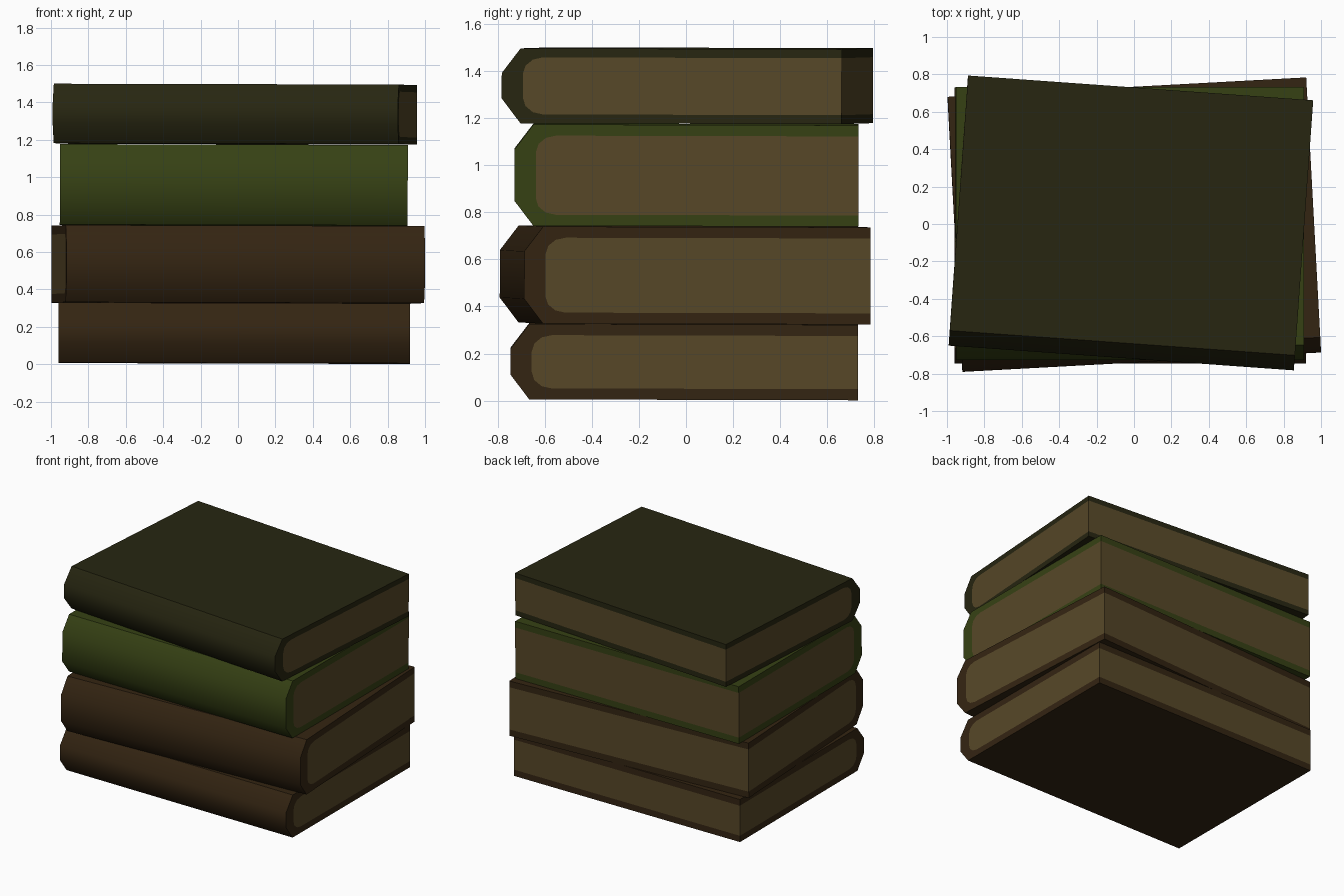
import bpy, bmesh
from math import radians, cos, sin
from mathutils import Matrix

if "Cube" in bpy.data.objects:
    bpy.data.objects.remove(bpy.data.objects["Cube"])


def material(name, rgb):
    m = bpy.data.materials.new(name)
    m.diffuse_color = (*rgb, 1)
    m.use_nodes = True
    m.node_tree.nodes["Principled BSDF"].inputs["Base Color"].default_value = m.diffuse_color
    return m


BROWN = material("brown cover", (0.034, 0.018, 0.006))
GREEN = material("green cover", (0.037, 0.053, 0.007))
OLIVE = material("dark olive cover", (0.020, 0.019, 0.0055))
PAPER = material("aged paper", (0.095, 0.064, 0.021))

# The whole stack leans very slightly
LEAN = Matrix.Rotation(radians(0.15), 4, 'Y') @ Matrix.Rotation(radians(-0.15), 4, 'X')


def prism(name, profile, width, mat, matrix):
    """Extrude a closed (y, z) profile along x."""
    bm = bmesh.new()
    a = [bm.verts.new((-width / 2, y, z)) for y, z in profile]
    b = [bm.verts.new((width / 2, y, z)) for y, z in profile]
    n = len(profile)
    for i in range(n):
        j = (i + 1) % n
        bm.faces.new((a[i], a[j], b[j], b[i]))
    bm.faces.new(a)
    bm.faces.new(b)
    bmesh.ops.recalc_face_normals(bm, faces=bm.faces)
    mesh = bpy.data.meshes.new(name)
    bm.to_mesh(mesh)
    bm.free()
    mesh.transform(matrix)
    mesh.materials.append(mat)
    ob = bpy.data.objects.new(name, mesh)
    bpy.context.collection.objects.link(ob)
    bpy.ops.object.select_all(action='DESELECT')
    ob.select_set(True)
    bpy.context.view_layer.objects.active = ob
    bpy.ops.object.shade_smooth_by_angle(angle=radians(45))


def book(name, mat, cx, cy, width, depth, z0, z1, turn, margin):
    h, front, back = z1 - z0, -depth / 2, depth / 2
    # Outer cover with a faceted spine
    outer = [(back, 0), (front + 0.08, 0), (front, 0.105),
             (front, h - 0.105), (front + 0.08, h), (back, h)]
    # Page block with rounded spine corners
    py, ry, rz = front + 0.09, 0.085, 0.07
    angles = [radians(a) for a in (0, 30, 60, 90)]
    low = [(py + ry * (1 - sin(a)), margin + rz * (1 - cos(a))) for a in angles]
    high = [(y, h - z) for y, z in reversed(low)]
    inner = [(back, margin)] + low + high + [(back, h - margin)]
    m = LEAN @ Matrix.Translation((cx, cy, z0)) @ Matrix.Rotation(radians(turn), 4, 'Z')
    prism(name + "_cover", outer + inner[::-1], width, mat, m)
    prism(name + "_pages", inner, width, PAPER, m)


book("bottom_book", BROWN, -0.02, -0.008, 1.88, 1.475, 0.006, 0.326, 0, 0.047)
book("second_book", BROWN, 0.0, -0.005, 1.92, 1.472, 0.328, 0.740, 3.1, 0.047)
book("third_book", GREEN, -0.025, 0.0, 1.86, 1.46, 0.743, 1.173, 0, 0.047)
book("top_book", OLIVE, -0.02, 0.002, 1.85, 1.447, 1.178, 1.496, -4.1, 0.038)
